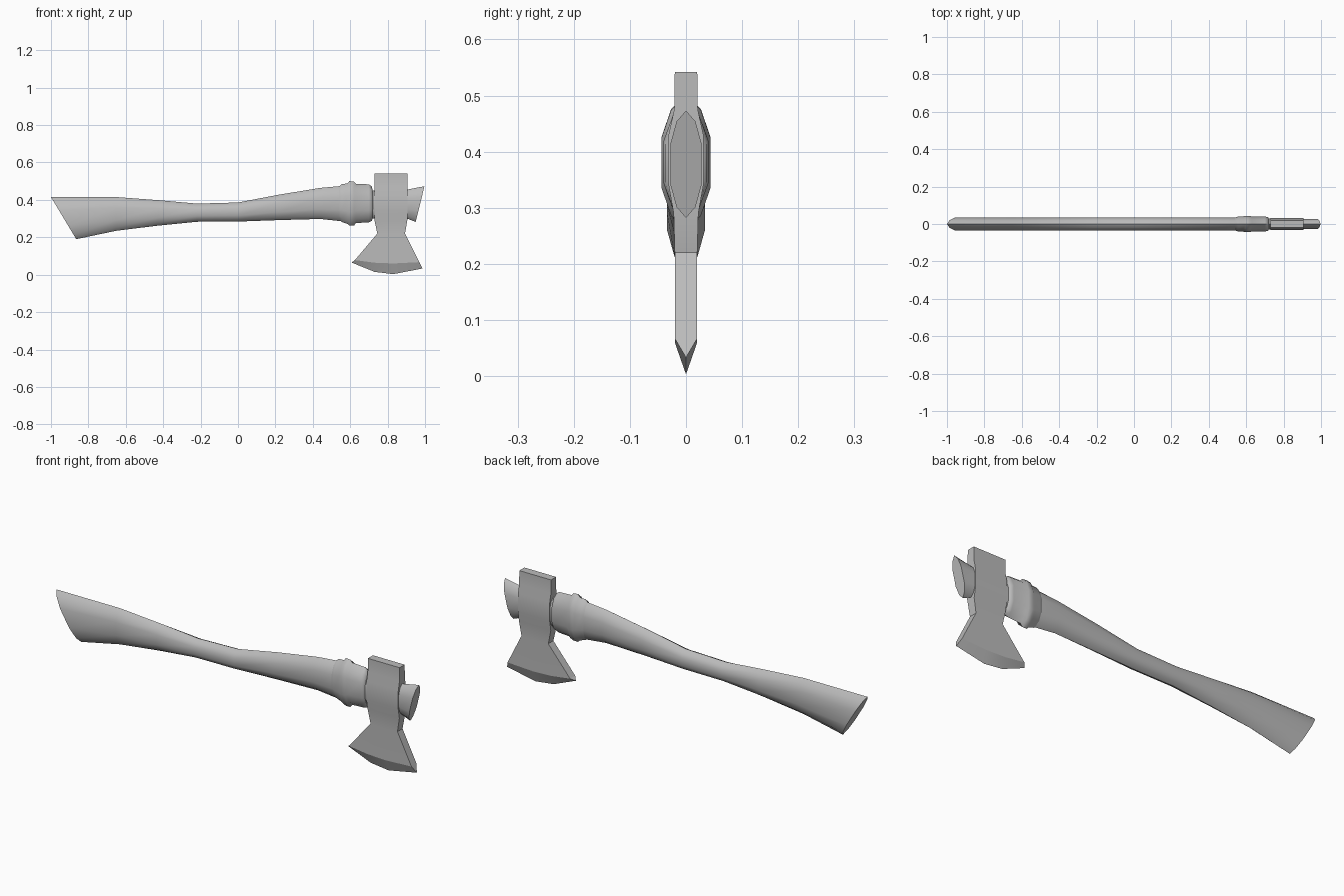
import bpy, bmesh, math

cube = bpy.data.objects.get("Cube")
if cube:
    bpy.data.objects.remove(cube)

grey = bpy.data.materials.new("plain_grey")
grey.use_nodes = True
colour = (0.5, 0.5, 0.5, 1)
grey.diffuse_color = colour
grey.node_tree.nodes["Principled BSDF"].inputs["Base Color"].default_value = colour


def loft(name, rings, angle):
    """Skin a row of closed rings, cap both ends and shade by angle."""
    bm = bmesh.new()
    loops = [[bm.verts.new(p) for p in ring] for ring in rings]
    for a, b in zip(loops, loops[1:]):
        for i in range(len(a)):
            j = (i + 1) % len(a)
            bm.faces.new((a[i], a[j], b[j], b[i]))
    bm.faces.new(loops[0])
    bm.faces.new(loops[-1])
    bmesh.ops.remove_doubles(bm, verts=bm.verts, dist=0.0005)
    bmesh.ops.recalc_face_normals(bm, faces=bm.faces)
    mesh = bpy.data.meshes.new(name)
    bm.to_mesh(mesh)
    bm.free()
    mesh.materials.append(grey)
    obj = bpy.data.objects.new(name, mesh)
    bpy.context.collection.objects.link(obj)
    bpy.ops.object.select_all(action="DESELECT")
    obj.select_set(True)
    bpy.context.view_layer.objects.active = obj
    bpy.ops.object.shade_smooth_by_angle(angle=math.radians(angle))
    return obj


# Ten-sided section: pointed top and bottom, flat cheeks
HALF = [(0, 1), (0.6, 0.8), (1, 0.37), (1, -0.37), (0.6, -0.8), (0, -1)]
SECTION = HALF + [(-w, h) for w, h in HALF[-2:0:-1]]


def section(top_x, top_z, low_x, low_z, width):
    mx, mz = (top_x + low_x) / 2, (top_z + low_z) / 2
    dx, dz = (top_x - low_x) / 2, (top_z - low_z) / 2
    return [(mx + h * dx, w * width, mz + h * dz) for w, h in SECTION]


# Handle, from the slanted butt through the head to the slanted tip
stations = [
    (-1.0, 0.415, -0.865, 0.19, 0.034),
    (-0.65, 0.415, -0.65, 0.235, 0.034),
    (-0.42, 0.398, -0.43, 0.262, 0.034),
    (-0.22, 0.38, -0.22, 0.283, 0.034),
    (0, 0.386, 0, 0.284, 0.034),
    (0.22, 0.428, 0.22, 0.292, 0.034),
    (0.44, 0.464, 0.44, 0.298, 0.034),
    (0.56, 0.475, 0.56, 0.285, 0.034),
    (0.72, 0.45, 0.72, 0.3, 0.03),
    (0.905, 0.455, 0.905, 0.3, 0.028),
    (0.997, 0.473, 0.95, 0.282, 0.028),
]
loft("handle", [section(*s) for s in stations], 50)

# Binding wrapped around the neck of the handle
wraps = [
    (0.54, 0.472, 0.292, 0.034),
    (0.555, 0.485, 0.282, 0.039),
    (0.585, 0.487, 0.272, 0.041),
    (0.595, 0.5, 0.262, 0.044),
    (0.62, 0.498, 0.262, 0.044),
    (0.63, 0.486, 0.276, 0.04),
    (0.7, 0.483, 0.28, 0.04),
    (0.715, 0.472, 0.287, 0.037),
    (0.722, 0.445, 0.305, 0.028),
]
loft("neck_binding", [section(x, t, x, b, w) for x, t, b, w in wraps], 50)


# Axe head: four columns across, swelling around the eye
def slab(xs, zs, t):
    front = [(x, -t, z) for x, z in zip(xs, zs)]
    return front + [(x, t, z) for x, _, z in reversed(front)]


levels = [
    (0.542, 0.73, 0.905, 0.02),
    (0.475, 0.73, 0.905, 0.021),
    (0.43, 0.73, 0.905, 0.031),
    (0.34, 0.73, 0.905, 0.031),
    (0.29, 0.73, 0.905, 0.022),
    (0.22, 0.745, 0.893, 0.02),
]
rings = [slab([l + (r - l) * k / 3 for k in range(4)], [z] * 4, t)
         for z, l, r, t in levels]
# Flared blade, then the bevel to the cutting edge
rings.append(slab((0.625, 0.73, 0.83, 0.97), (0.078, 0.064, 0.06, 0.067), 0.02))
rings.append(slab((0.607, 0.73, 0.83, 0.986), (0.065, 0.015, 0.003, 0.033), 0))


# The last ring folds to a line, so its zero-area cap is dropped
def axe_head():
    obj = loft("axe_head", rings[:-1], 30)
    bm = bmesh.new()
    bm.from_mesh(obj.data)
    bm.faces.ensure_lookup_table()
    bottom = min(bm.faces, key=lambda f: f.calc_center_median().z)
    ring = list(bottom.verts)
    bm.faces.remove(bottom)
    edge = [bm.verts.new(p) for p in rings[-1][:4]]
    ends = sorted((v for v in ring if v.co.y < 0), key=lambda v: v.co.x)
    backs = sorted((v for v in ring if v.co.y > 0), key=lambda v: v.co.x)
    for side in (ends, backs):
        for i in range(3):
            bm.faces.new((side[i], side[i + 1], edge[i + 1], edge[i]))
    for i in (0, 3):
        bm.faces.new((ends[i], backs[i], edge[i]))
    bmesh.ops.recalc_face_normals(bm, faces=bm.faces)
    bm.to_mesh(obj.data)
    bm.free()
    bpy.ops.object.shade_smooth_by_angle(angle=math.radians(30))


axe_head()
